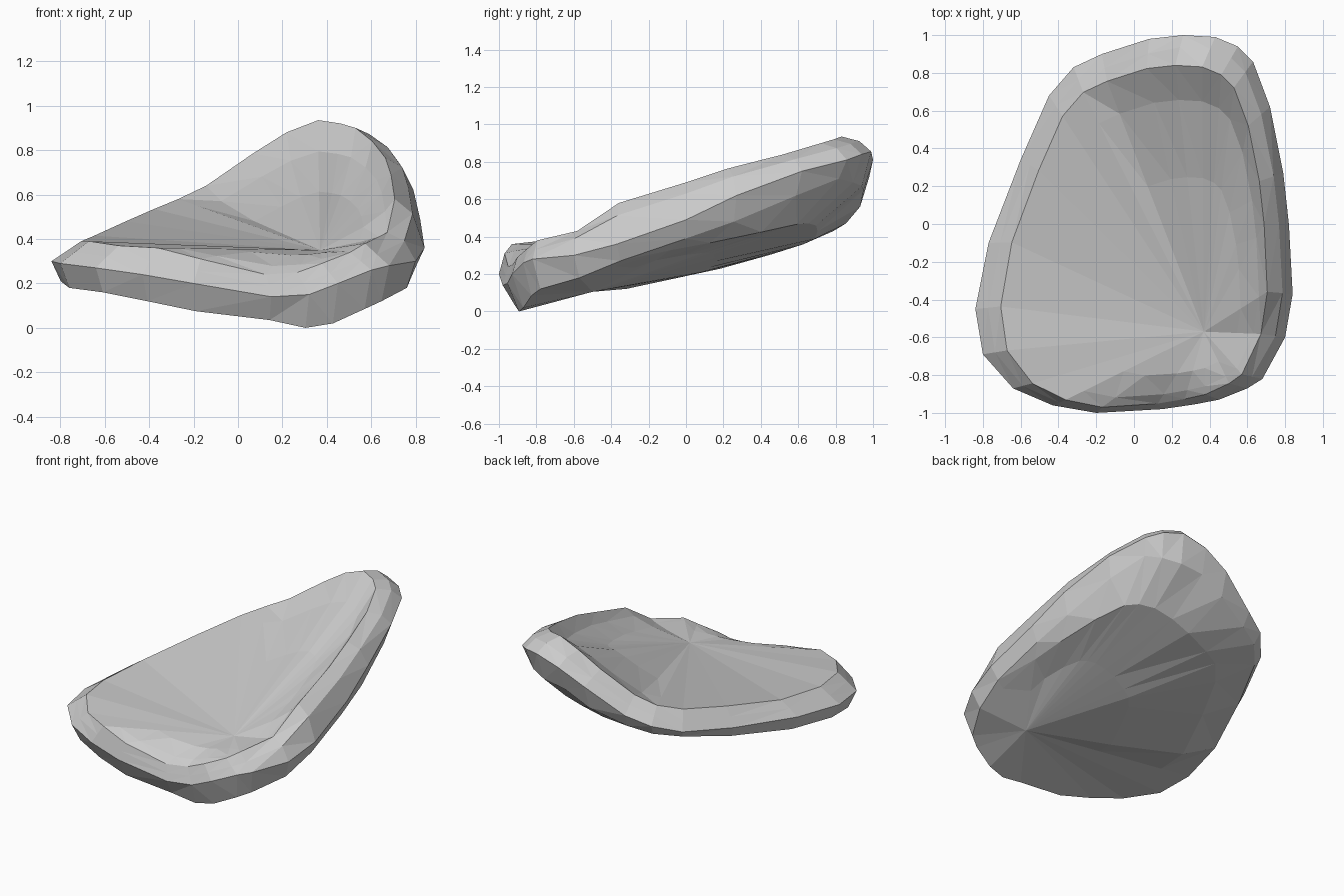
import bpy
import bmesh

if "Cube" in bpy.data.objects:
    bpy.data.objects.remove(bpy.data.objects["Cube"])

# Rim stations, counter-clockwise: x, y, lower edge z, widest edge z, upper crest z
RIM = [
    (-.20, -1.0, .075, .20, .31), (.15, -.98, .035, .14, .24), (.32, -.955, .0, .15, .25),
    (.45, -.93, .02, .20, .29), (.60, -.87, .085, .26, .34), (.68, -.82, .12, .28, .38),
    (.80, -.60, .18, .30, .43), (.84, -.37, .27, .36, .58), (.82, 0.0, .39, .49, .69),
    (.79, .27, .48, .62, .765), (.72, .62, .62, .75, .84), (.63, .86, .71, .81, .90),
    (.55, .94, .69, .84, .92), (.43, .99, .67, .855, .935), (.26, 1.0, .65, .81, .88),
    (.08, .98, .56, .72, .785), (-.17, .90, .47, .56, .64), (-.32, .83, .43, .50, .58),
    (-.45, .68, .39, .44, .535), (-.60, .34, .31, .38, .48), (-.77, -.10, .24, .33, .415),
    (-.84, -.45, .21, .30, .39), (-.80, -.69, .18, .29, .39), (-.64, -.87, .16, .27, .37),
    (-.43, -.96, .12, .24, .36),
]
HUB = (.37, -.57, .35)     # low point of the dished top
FOOT = (.45, -.50, .105)   # where the underside facets meet


def lerp(a, b, t, k):
    """Move from a to b: by t across, by k in height."""
    return (a[0] + (b[0] - a[0]) * t, a[1] + (b[1] - a[1]) * t, a[2] + (b[2] - a[2]) * k)


def lower(p):
    return (p[0] * .95, p[1] * (.95 if p[1] > -.9 else .935), p[2])


def widest(p):
    return (p[0], p[1], p[3])


def crest(p):
    return (p[0] * .84, p[1] * (.84 if p[1] > 0 else .97), p[4])


def shoulder(p):
    """Rounded over on the right and back, plain bevel elsewhere."""
    full = p[0] > .2 and p[1] > -.7
    return lerp(widest(p), crest(p), .4 if full else .5, .7 if full else .5)


def belly(p, t):
    """Straight facets to the foot, cut by a keel plane that tilts up to the right."""
    x, y, z = lerp(FOOT, lower(p), t, t)
    if p[1] > -.2:
        z = min(z, .215 * (y + .88) + .1 * max(0, y - .28) + .25 * max(0, x - .1))
    return (x, y, z)


def dish(p, t, high, low):
    """Top surface: hollow below the tall rim, domed over the low front rim."""
    c = crest(p)
    k = t
    if c[2] < HUB[2]:
        k = low
    elif c[2] > .6 or (p[0] > .7 and c[2] > .4):
        k = high
    return lerp(HUB, c, t, k)


rings = [
    [belly(p, .45) for p in RIM],
    [belly(p, .83) for p in RIM],
    [lower(p) for p in RIM],
    [widest(p) for p in RIM],
    [shoulder(p) for p in RIM],
    [crest(p) for p in RIM],
    [dish(p, .87, .76, .65) for p in RIM],
    [dish(p, .58, .45, .2) for p in RIM],
]

# Slab: loft the rings, then close top and underside with fans
bm = bmesh.new()
loops = [[bm.verts.new(co) for co in ring] for ring in rings]
n = len(RIM)
for a, b in zip(loops, loops[1:]):
    for i in range(n):
        j = (i + 1) % n
        bm.faces.new((a[i], a[j], b[j], b[i]))
top = bm.verts.new(HUB)
foot = bm.verts.new(FOOT)
for i in range(n):
    j = (i + 1) % n
    bm.faces.new((loops[-1][i], loops[-1][j], top))
    bm.faces.new((loops[0][j], loops[0][i], foot))
bmesh.ops.triangulate(bm, faces=bm.faces[:])
bmesh.ops.recalc_face_normals(bm, faces=bm.faces[:])

mesh = bpy.data.meshes.new("dished_stone_slab")
bm.to_mesh(mesh)
bm.free()
slab = bpy.data.objects.new("dished_stone_slab", mesh)
bpy.context.collection.objects.link(slab)

grey = bpy.data.materials.new("stone grey")
grey.diffuse_color = (.6, .6, .6, 1)
grey.use_nodes = True
grey.node_tree.nodes["Principled BSDF"].inputs["Base Color"].default_value = grey.diffuse_color
mesh.materials.append(grey)
